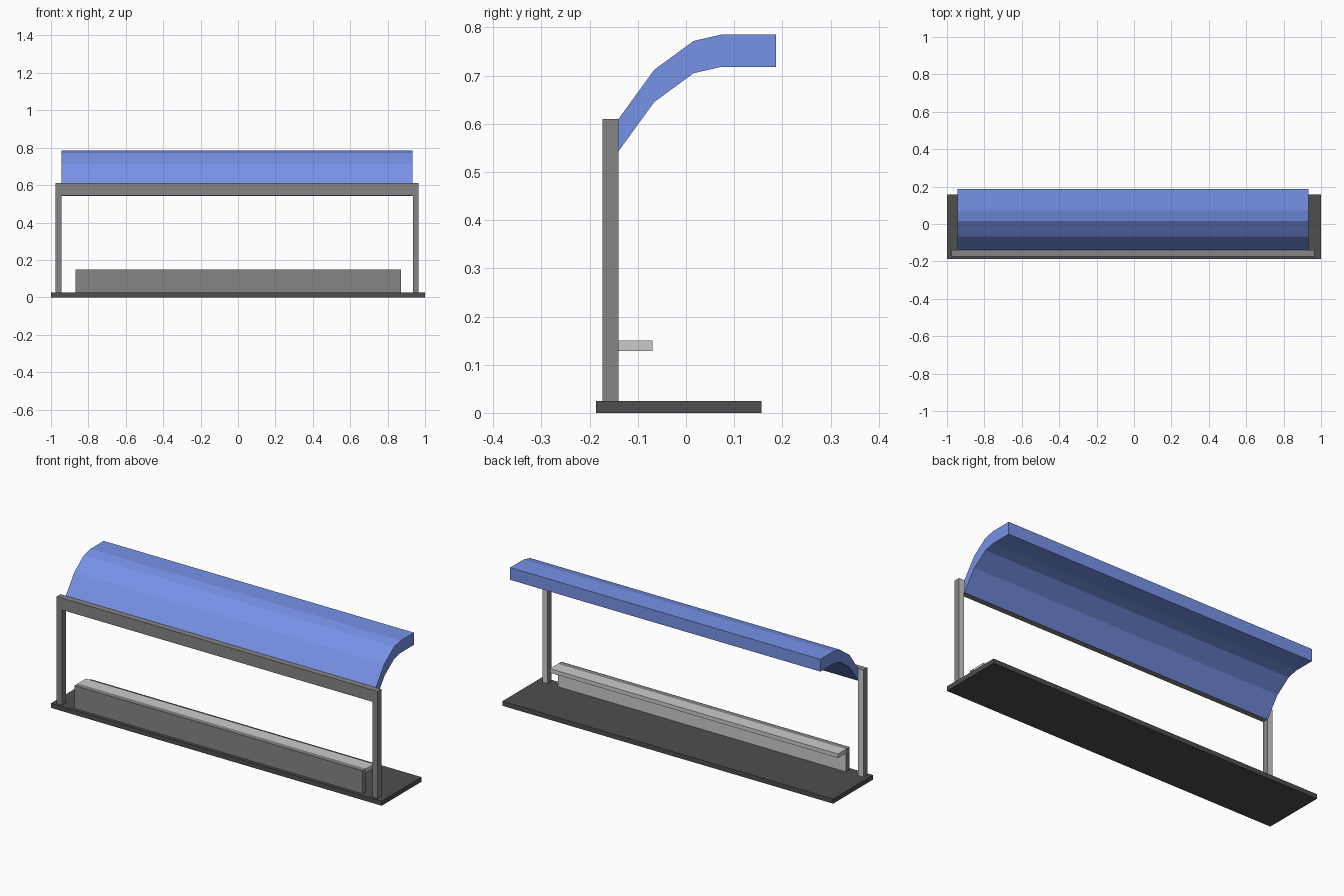
import bpy, bmesh
from mathutils import Vector

if "Cube" in bpy.data.objects:
    bpy.data.objects.remove(bpy.data.objects["Cube"])


def material(name, rgb):
    m = bpy.data.materials.new(name)
    m.diffuse_color = (*rgb, 1)
    m.use_nodes = True
    m.node_tree.nodes["Principled BSDF"].inputs["Base Color"].default_value = m.diffuse_color
    return m


def extrude(name, points, offset, mat=None, back=None):
    """Closed solid from an outline swept along an offset; 'back' paints +y faces."""
    bm = bmesh.new()
    face = bm.faces.new([bm.verts.new(p) for p in points])
    top = bmesh.ops.extrude_face_region(bm, geom=[face])
    moved = [v for v in top["geom"] if isinstance(v, bmesh.types.BMVert)]
    bmesh.ops.translate(bm, verts=moved, vec=Vector(offset))
    if len([f for f in bm.faces if len(f.verts) == len(points)]) < 2:
        bm.faces.new([v for v in bm.verts if v not in moved])
    bmesh.ops.recalc_face_normals(bm, faces=bm.faces)
    bm.normal_update()
    mesh = bpy.data.meshes.new(name)
    if mat:
        mesh.materials.append(mat)
    if back:
        mesh.materials.append(back)
        for f in bm.faces:
            f.material_index = int(f.normal.y > 0.9)
    bm.to_mesh(mesh)
    bm.free()
    obj = bpy.data.objects.new(name, mesh)
    bpy.context.collection.objects.link(obj)
    return obj


def box(name, x, y, z, mat=None, back=None):
    outline = [(x[0], y[0], z[0]), (x[1], y[0], z[0]),
               (x[1], y[1], z[0]), (x[0], y[1], z[0])]
    return extrude(name, outline, (0, 0, z[1] - z[0]), mat, back)


dark = material("dark_grey", (0.077, 0.077, 0.077))
mid = material("mid_grey", (0.235, 0.235, 0.235))
light = material("light_grey", (0.57, 0.57, 0.57))
blue = material("blue", (0.185, 0.29, 0.81))

# ground slab
box("base", (-1, 1), (-0.187, 0.157), (0, 0.025), dark)

# two posts and the crossbeam as one portal frame
portal = [(-0.975, 0.025), (-0.943, 0.025), (-0.943, 0.545), (0.935, 0.545),
          (0.935, 0.025), (0.965, 0.025), (0.965, 0.61), (-0.975, 0.61)]
extrude("portal_frame", [(x, -0.173, z) for x, z in portal], (0, 0.033, 0), mid, light)

# bench: upright panel with a narrow seat ledge behind it
box("bench_panel", (-0.87, 0.872), (-0.17, -0.14), (0.025, 0.15), mid, light)
box("bench_seat", (-0.87, 0.872), (-0.14, -0.07), (0.128, 0.15), light)

# faceted curved canopy of constant vertical depth
curve = [(-0.14, 0.61), (-0.066, 0.712), (0.016, 0.772), (0.073, 0.785), (0.187, 0.785)]
profile = curve + [(y, z - 0.067) for y, z in reversed(curve)]
extrude("canopy", [(-0.943, y, z) for y, z in profile], (1.875, 0, 0), blue)
